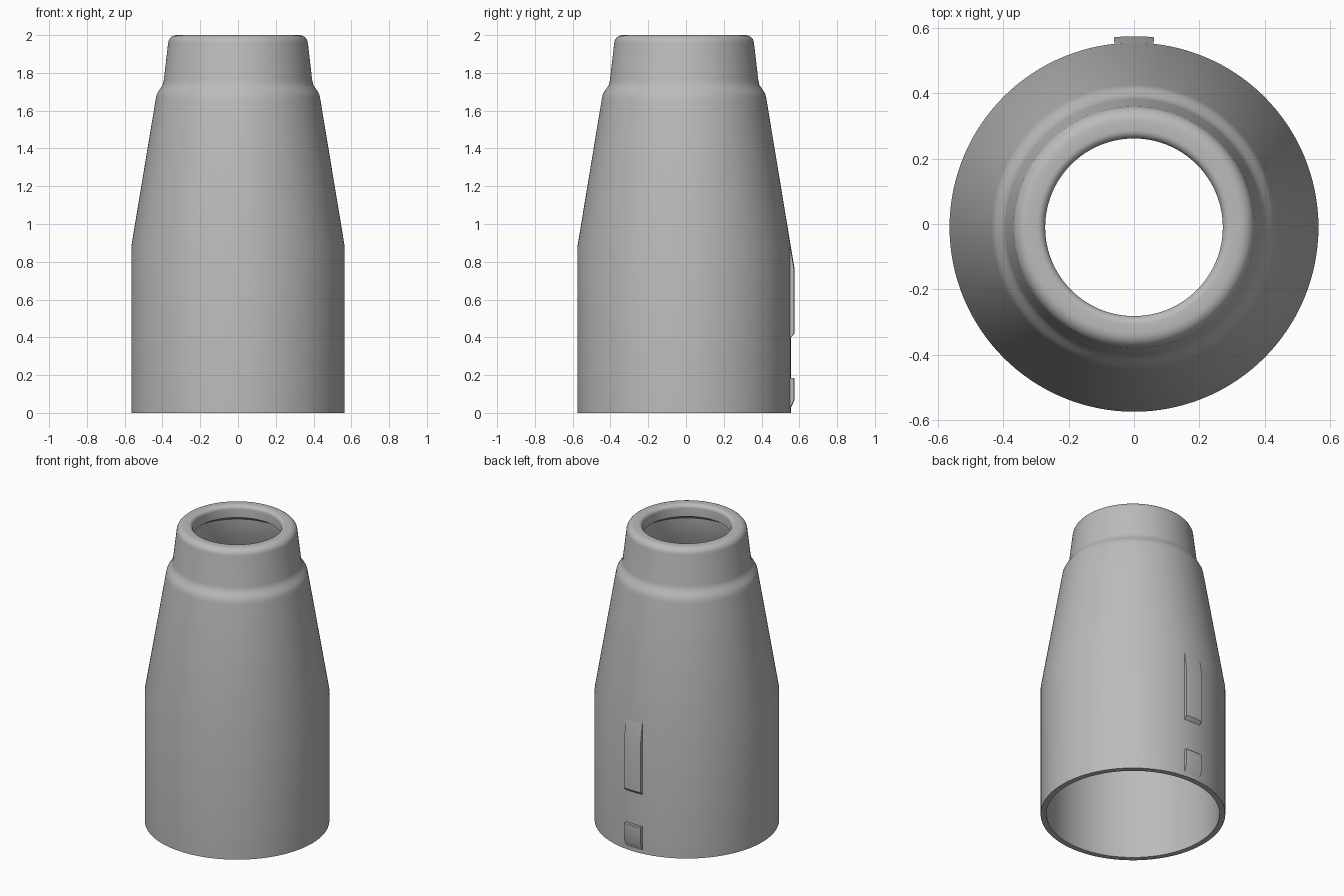
import bpy, bmesh, math

if "Cube" in bpy.data.objects:
    bpy.data.objects.remove(bpy.data.objects["Cube"], do_unlink=True)

AXIS_Y = -0.01
grey = bpy.data.materials.new("plain grey")
grey.use_nodes = True
colour = (0.5, 0.5, 0.5, 1)
grey.diffuse_color = colour
grey.node_tree.nodes["Principled BSDF"].inputs["Base Color"].default_value = colour


def arc(cx, cz, radius, start, end, steps=6):
    """Rounded corner points in a profile, angles in degrees."""
    angles = [math.radians(start + (end - start) * i / steps) for i in range(steps + 1)]
    return [(cx + radius * math.cos(a), cz + radius * math.sin(a)) for a in angles]


def sweep(name, profile, start, end, steps):
    """Turn a closed (radius, height) profile about the upright axis."""
    full = abs(end - start - math.tau) < 1e-6
    bm = bmesh.new()
    rings = []
    for i in range(steps if full else steps + 1):
        a = start + (end - start) * i / steps
        rings.append([bm.verts.new((r * math.cos(a), r * math.sin(a), z)) for r, z in profile])
    for i in range(steps):
        one, two = rings[i], rings[(i + 1) % len(rings)]
        for j in range(len(profile)):
            k = (j + 1) % len(profile)
            bm.faces.new((one[j], two[j], two[k], one[k]))
    if not full:
        bm.faces.new(rings[0])
        bm.faces.new(rings[-1])
    bmesh.ops.recalc_face_normals(bm, faces=bm.faces)
    mesh = bpy.data.meshes.new(name)
    bm.to_mesh(mesh)
    bm.free()
    mesh.materials.append(grey)
    obj = bpy.data.objects.new(name, mesh)
    obj.location.y = AXIS_Y
    bpy.context.collection.objects.link(obj)
    bpy.ops.object.select_all(action="DESELECT")
    obj.select_set(True)
    bpy.context.view_layer.objects.active = obj
    bpy.ops.object.shade_smooth_by_angle(angle=math.radians(25))
    return obj


# Hollow sleeve: straight skirt, cone, soft shoulder, neck and rolled lip
outer = [(0.565, 0), (0.565, 0.88), (0.436, 1.66), (0.431, 1.685), (0.422, 1.702),
         (0.408, 1.722), (0.398, 1.738), (0.393, 1.76)]
top = arc(0.325, 1.955, 0.045, 5, 90) + arc(0.297, 1.975, 0.025, 90, 180)
inner = [(0.272, 1.92), (0.335, 1.88), (0.35, 1.74), (0.395, 1.66), (0.53, 0.87), (0.53, 0)]
sweep("sleeve_body", outer + top + inner, 0, math.tau, 128)

# Raised key ribs on the back: the long one runs on from the cone
long_rib = [(0.55, 0.88), (0.565, 0.88), (0.585, 0.76), (0.585, 0.42), (0.565, 0.4), (0.55, 0.4)]
short_rib = [(0.55, 0.185), (0.58, 0.185), (0.585, 0.18), (0.585, 0.07), (0.565, 0.025), (0.55, 0.025)]
half = 0.106
for name, profile in (("long_key_rib", long_rib), ("short_key_rib", short_rib)):
    sweep(name, profile, math.pi / 2 - half, math.pi / 2 + half, 6)
